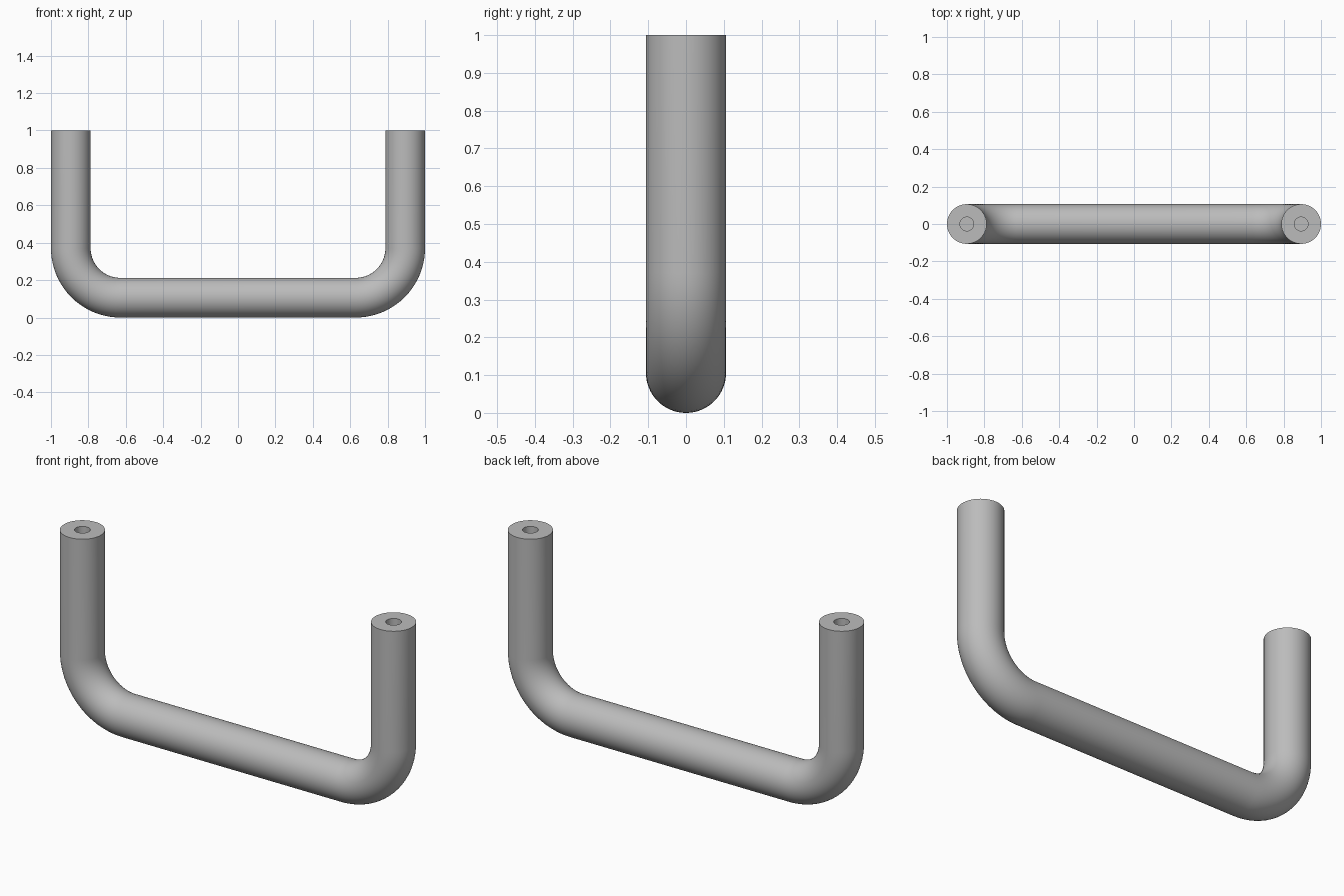
import bpy, bmesh, math
from mathutils import Vector

cube = bpy.data.objects.get("Cube")
if cube:
    bpy.data.objects.remove(cube)

TUBE_R = 0.106      # bar radius
HOLE_R = 0.037      # screw hole radius
HOLE_DEPTH = 0.25
TOP = 1.0
LEG_X = 1.0 - TUBE_R
BEND_R = 0.265      # bend radius on the centre line
SIDES, BEND_STEPS = 64, 20

steel = bpy.data.materials.new("Satin grey")
steel.use_nodes = True
grey = (0.5, 0.5, 0.5, 1)
steel.diffuse_color = grey
steel.node_tree.nodes["Principled BSDF"].inputs["Base Color"].default_value = grey

# Stations for the left half: x, z, tilt of the cross-section, radius
half = [(LEG_X, TOP - HOLE_DEPTH, 0, HOLE_R),
        (LEG_X, TOP, 0, HOLE_R),
        (LEG_X, TOP, 0, TUBE_R)]
for i in range(BEND_STEPS + 1):
    a = math.pi / 2 * i / BEND_STEPS
    half.append((LEG_X - BEND_R + BEND_R * math.cos(a),
                 TUBE_R + BEND_R - BEND_R * math.sin(a), a, TUBE_R))

# Mirror the stations to make the whole path
stations = half + [(-x, z, math.pi - a, r) for x, z, a, r in reversed(half)]

bm = bmesh.new()


def ring(x, z, tilt, radius):
    outward = Vector((math.cos(tilt), 0, -math.sin(tilt)))
    side = Vector((0, 1, 0))
    verts = []
    for k in range(SIDES):
        t = math.tau * k / SIDES
        verts.append(bm.verts.new(Vector((x, 0, z)) + radius * (
            math.cos(t) * outward + math.sin(t) * side)))
    return verts


# Skin the rings, then close the bottoms of the screw holes
rings = [ring(*s) for s in stations]
for a, b in zip(rings, rings[1:]):
    for k in range(SIDES):
        n = (k + 1) % SIDES
        bm.faces.new((a[k], a[n], b[n], b[k]))
bm.faces.new(rings[0])
bm.faces.new(rings[-1])
bmesh.ops.recalc_face_normals(bm, faces=bm.faces)

mesh = bpy.data.meshes.new("pull_handle")
bm.to_mesh(mesh)
bm.free()
mesh.materials.append(steel)
handle = bpy.data.objects.new("pull_handle", mesh)
bpy.context.collection.objects.link(handle)

# Smooth tube with crisp rims
bpy.ops.object.select_all(action="DESELECT")
handle.select_set(True)
bpy.context.view_layer.objects.active = handle
bpy.ops.object.shade_smooth_by_angle(angle=math.radians(35))
